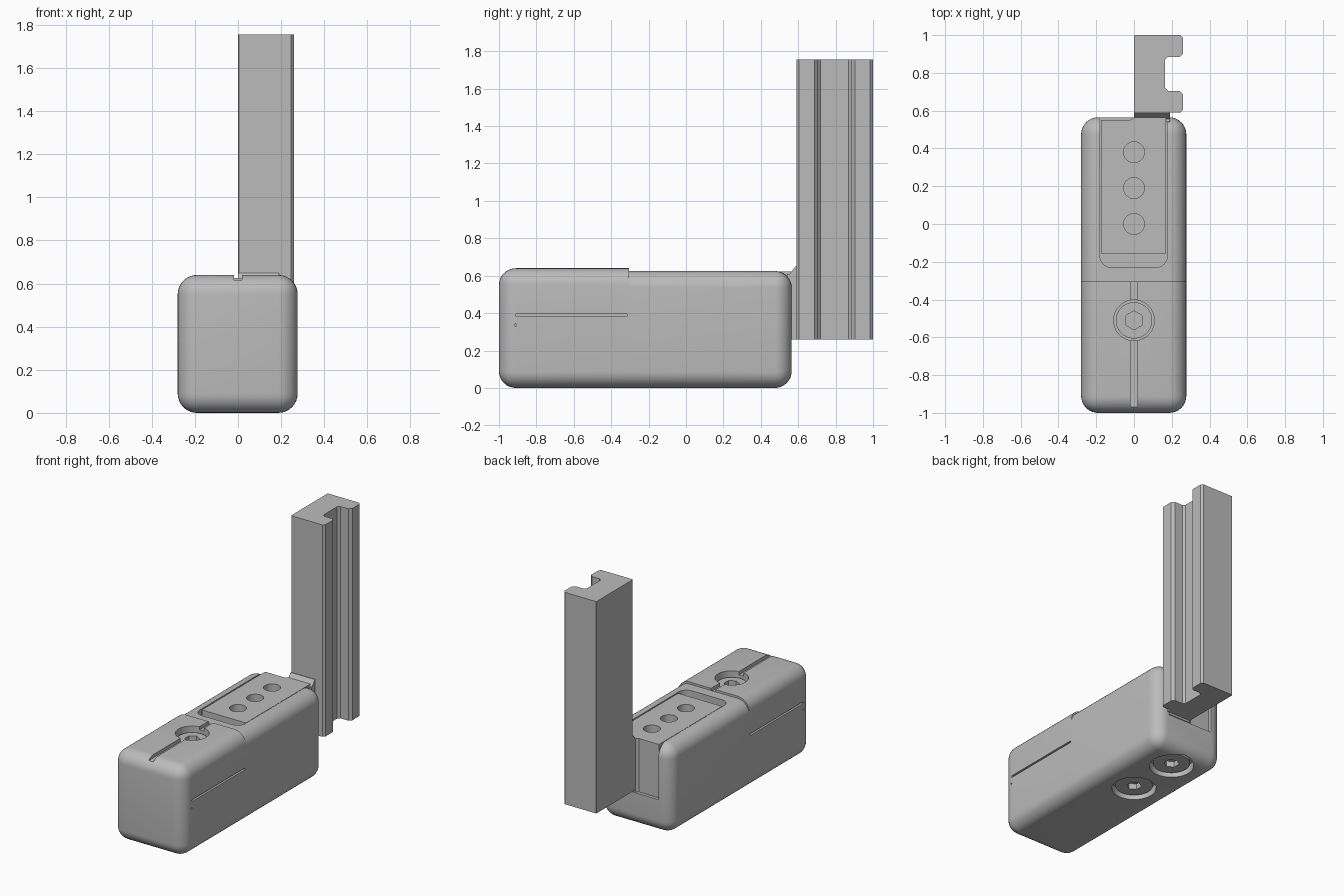
import bpy, bmesh, math
from mathutils import Matrix, Vector

cube = bpy.data.objects.get("Cube")
if cube:
    bpy.data.objects.remove(cube, do_unlink=True)

grey = bpy.data.materials.new("light_grey")
grey.use_nodes = True
COLOUR = (0.5, 0.5, 0.5, 1)
grey.diffuse_color = COLOUR
grey.node_tree.nodes["Principled BSDF"].inputs["Base Color"].default_value = COLOUR


def make(name, bm):
    bmesh.ops.recalc_face_normals(bm, faces=bm.faces)
    mesh = bpy.data.meshes.new(name)
    bm.to_mesh(mesh)
    bm.free()
    mesh.materials.append(grey)
    ob = bpy.data.objects.new(name, mesh)
    bpy.context.collection.objects.link(ob)
    return ob


def box(name, lo, hi, radius=0.0, keep=None, seam=0.0):
    """Box between two corners, with rounded edges, optionally kept on one side of a seam."""
    bm = bmesh.new()
    lo, hi = Vector(lo), Vector(hi)
    bmesh.ops.create_cube(bm, size=1, matrix=Matrix.Translation((lo + hi) / 2)
                          @ Matrix.Diagonal((*(hi - lo), 1)))
    if radius:
        bmesh.ops.bevel(bm, geom=bm.edges[:], offset=radius, segments=8,
                        profile=0.5, affect='EDGES')
    if keep:
        bmesh.ops.bisect_plane(bm, geom=bm.verts[:] + bm.edges[:] + bm.faces[:],
                               plane_co=(0, seam, 0), plane_no=(0, -keep, 0), clear_outer=True)
        bmesh.ops.holes_fill(bm, edges=[e for e in bm.edges if e.is_boundary], sides=0)
    return make(name, bm)


def cylinder(name, centre, radius, z0, z1, sides=40):
    bm = bmesh.new()
    bmesh.ops.create_cone(bm, cap_ends=True, segments=sides, radius1=radius, radius2=radius,
                          depth=z1 - z0,
                          matrix=Matrix.Translation((*centre, (z0 + z1) / 2)))
    return make(name, bm)


def prism(name, points, z0, z1):
    bm = bmesh.new()
    face = bm.faces.new([bm.verts.new((x, y, z0)) for x, y in points])
    top = bmesh.ops.extrude_face_region(bm, geom=[face])["geom"]
    bmesh.ops.translate(bm, vec=(0, 0, z1 - z0),
                        verts=[v for v in top if isinstance(v, bmesh.types.BMVert)])
    return make(name, bm)


def cut(ob, *cutters):
    """Subtract each cutter and remove it."""
    for cutter in cutters:
        mod = ob.modifiers.new("cut", 'BOOLEAN')
        mod.operation, mod.solver, mod.object = 'DIFFERENCE', 'EXACT', cutter
        bpy.context.view_layer.update()
        mesh = bpy.data.meshes.new_from_object(
            ob.evaluated_get(bpy.context.evaluated_depsgraph_get()))
        ob.modifiers.clear()
        ob.data = mesh
        bpy.data.objects.remove(cutter, do_unlink=True)


def screw(name, centre, radius, z0, z1, socket_up):
    """Flat screw head with a hexagonal socket."""
    head = cylinder(name, centre, radius, z0, z1)
    depth = 0.05
    if socket_up:
        cut(head, cylinder("socket", centre, 0.05, z1 - depth, z1 + 0.02, 6))
    else:
        cut(head, cylinder("socket", centre, 0.05, z0 - 0.02, z0 + depth, 6))
    return head


SEAM = -0.305
# Front half of the housing, slightly taller
front = box("front_housing", (-0.28, -1, 0), (0.277, 0.2, 0.64), 0.09, -1, SEAM)
cut(front,
    box("groove", (-0.018, -0.97, 0.617), (0.018, -0.2, 0.7)),
    cylinder("screw_bore", (0, -0.51), 0.108, 0.56, 0.7))
for side in (-1, 1):
    edge = -0.28 if side < 0 else 0.277
    cut(front,
        box("slit", (edge - 0.02, -0.91, 0.383), (edge + 0.02, -0.315, 0.395)),
        box("pinhole", (edge - 0.02, -0.917, 0.332), (edge + 0.02, -0.907, 0.342)))
screw("top_screw", (0, -0.51), 0.096, 0.5, 0.6, True)

# Rear half of the housing, with a pocket open at the top and back
rear = box("rear_housing", (-0.28, -1, 0), (0.277, 0.565, 0.625), 0.09, 1, SEAM)
outline = [(0.176, 0.7), (-0.18, 0.7)]
for cx, start in ((-0.12, 180), (0.116, 270)):
    outline += [(cx + 0.06 * math.cos(math.radians(start + a)),
                 -0.17 + 0.06 * math.sin(math.radians(start + a))) for a in range(0, 91, 15)]
cut(rear, prism("pocket", outline, 0.24, 0.8))
for i, y in enumerate((0.0, 0.38)):
    cut(rear, cylinder("bottom_bore", (0, y), 0.145, -0.1, 0.06))
    screw(f"bottom_screw_{i + 1}", (0, y), 0.122, 0.02, 0.1, False)

# Sliding insert in the pocket, with three round holes
insert = prism("insert", [(-0.174, -0.155), (0.17, -0.155), (0.17, 0.565), (0, 0.565),
                          (-0.02, 0.55), (-0.174, 0.55)], 0.245, 0.622)
for y in (0.0, 0.19, 0.38):
    cut(insert, cylinder("hole", (0, y), 0.055, 0.45, 0.7))

# Neck joining insert and rail, with a sloping top
bm = bmesh.new()
profile = [(0.54, 0.26), (0.6, 0.26), (0.6, 0.65), (0.585, 0.65), (0.555, 0.61), (0.54, 0.61)]
face = bm.faces.new([bm.verts.new((0, y, z)) for y, z in profile])
side = bmesh.ops.extrude_face_region(bm, geom=[face])["geom"]
bmesh.ops.translate(bm, vec=(0.19, 0, 0),
                    verts=[v for v in side if isinstance(v, bmesh.types.BMVert)])
make("neck", bm)

# Upright rail with a chamfered slot along one side
half = [(0.165, 0.075), (0.18, 0.09), (0.242, 0.09), (0.26, 0.108), (0.26, 0.19), (0.246, 0.205),
        (0.004, 0.205), (0, 0.201)]
mid = 0.795
prism("rail", [(x, mid + d) for x, d in half] + [(x, mid - d) for x, d in reversed(half)],
      0.26, 1.755)

# Smooth the rounded surfaces and keep sharp edges
bpy.ops.object.select_all(action='DESELECT')
for ob in bpy.context.collection.objects:
    if ob.type == 'MESH':
        ob.select_set(True)
        bpy.context.view_layer.objects.active = ob
bpy.ops.object.shade_smooth_by_angle(angle=math.radians(30))
